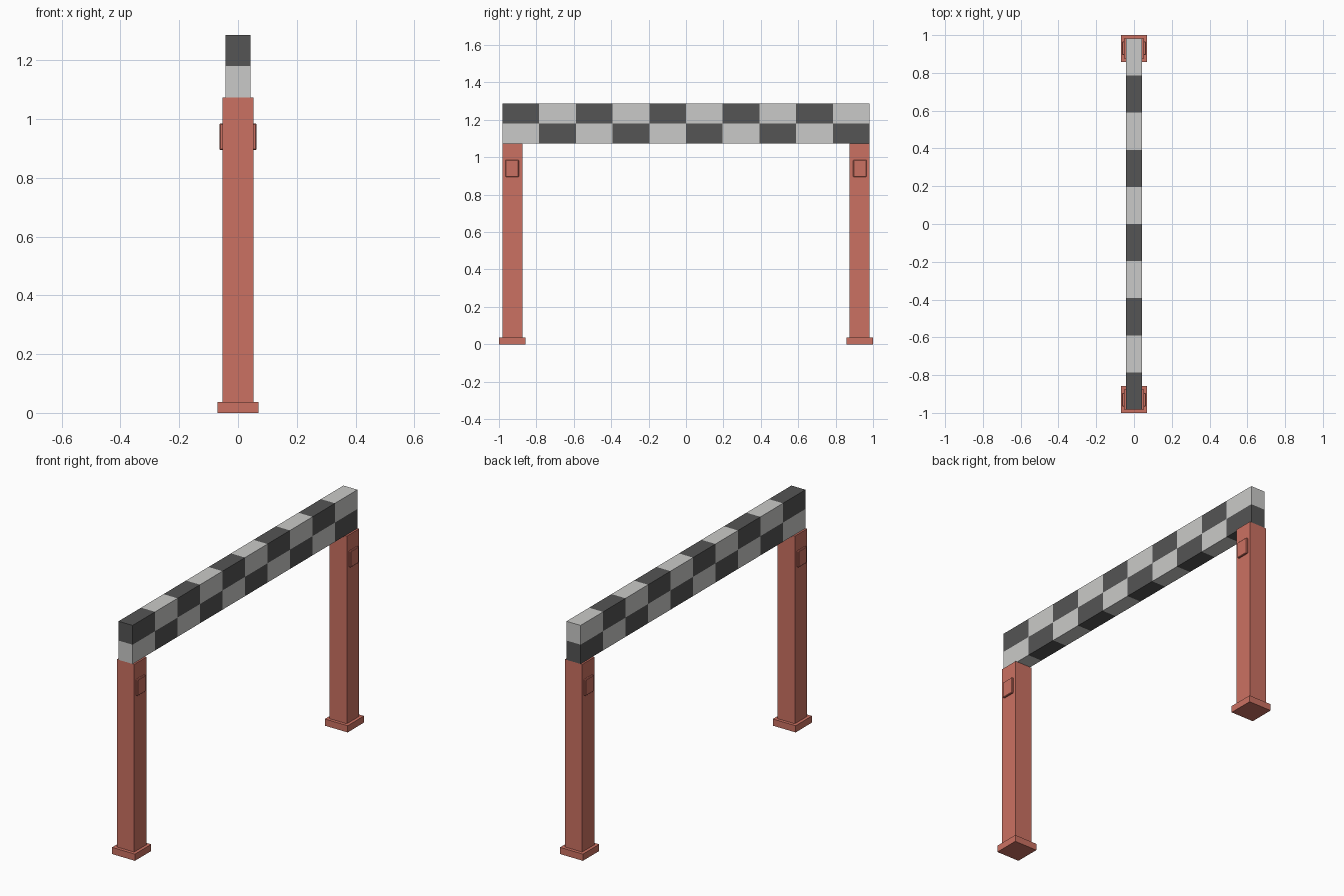
import bpy
import bmesh
from mathutils import Matrix, Vector

cube = bpy.data.objects.get("Cube")
if cube:
    bpy.data.objects.remove(cube, do_unlink=True)


def make_material(name, color):
    mat = bpy.data.materials.new(name)
    mat.use_nodes = True
    mat.diffuse_color = (*color, 1)
    mat.node_tree.nodes["Principled BSDF"].inputs["Base Color"].default_value = (*color, 1)
    return mat


RED = make_material("brick red", (0.60, 0.165, 0.122))
LIGHT = make_material("light grey", (0.59, 0.59, 0.58))
DARK = make_material("charcoal", (0.09, 0.09, 0.09))


def box(name, low, high, materials, bevel=0):
    low, high = Vector(low), Vector(high)
    bm = bmesh.new()
    bmesh.ops.create_cube(bm, size=1, matrix=Matrix.Translation((low + high) / 2)
                          @ Matrix.Diagonal((*(high - low), 1)))
    if bevel:
        bmesh.ops.bevel(bm, geom=bm.edges[:], offset=bevel, segments=1, affect='EDGES')
    mesh = bpy.data.meshes.new(name)
    bm.to_mesh(mesh)
    bm.free()
    for mat in materials:
        mesh.materials.append(mat)
    obj = bpy.data.objects.new(name, mesh)
    bpy.context.collection.objects.link(obj)
    return obj


# Chequered crossbeam, cut into two rows of ten blocks
HALF, BOTTOM, TOP, COLUMNS = 0.982, 1.074, 1.287, 10
MIDDLE = (BOTTOM + TOP) / 2
STEP = 2 * HALF / COLUMNS
beam = box("crossbeam", (-0.043, -HALF, BOTTOM), (0.043, HALF, TOP), [LIGHT, DARK])
bm = bmesh.new()
bm.from_mesh(beam.data)
cuts = [((0, -HALF + i * STEP, 0), (0, 1, 0)) for i in range(1, COLUMNS)]
cuts.append(((0, 0, MIDDLE), (0, 0, 1)))
for point, normal in cuts:
    bmesh.ops.bisect_plane(bm, geom=bm.verts[:] + bm.edges[:] + bm.faces[:],
                           plane_co=point, plane_no=normal)
for face in bm.faces:
    center = face.calc_center_median()
    column = min(int((center.y + HALF) / STEP), COLUMNS - 1)
    row = int(center.z > MIDDLE)
    face.material_index = (column + row) % 2
bm.to_mesh(beam.data)
bm.free()

# Posts with footings and a small raised panel on each side
for end, side in (("front", -1), ("back", 1)):
    def part(name, x, y, z, bevel=0):
        ys = sorted((side * y[0], side * y[1]))
        box(end + "_" + name, (x[0], ys[0], z[0]), (x[1], ys[1], z[1]), [RED], bevel)

    part("post", (-0.053, 0.053), (0.875, 0.982), (0.03, BOTTOM))
    part("footing", (-0.07, 0.07), (0.858, 1.0), (0, 0.037))
    part("left_panel", (0.045, 0.063), (0.894, 0.966), (0.895, 0.985), 0.003)
    part("right_panel", (-0.063, -0.045), (0.894, 0.966), (0.895, 0.985), 0.003)
